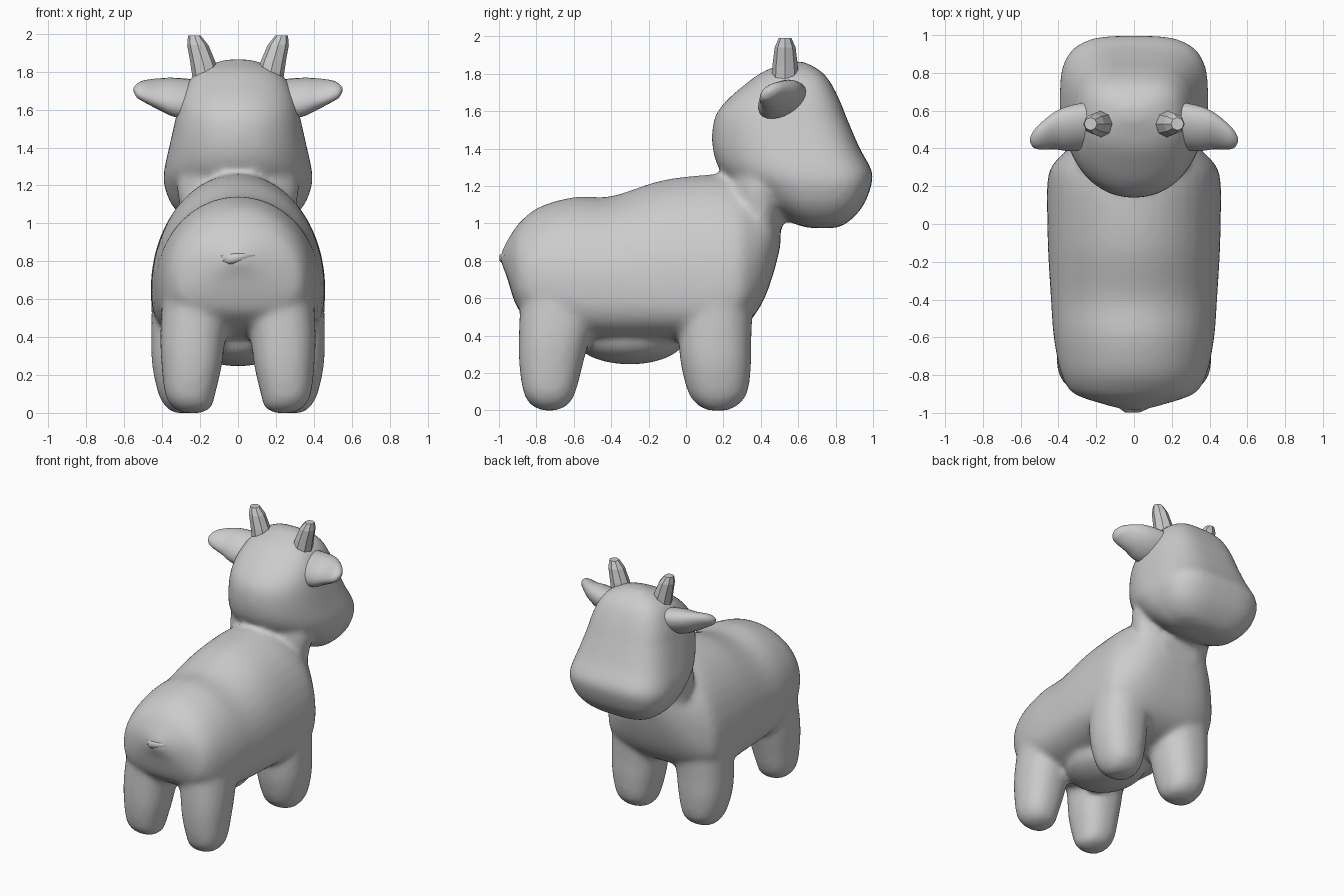
import bpy, bmesh, math

if "Cube" in bpy.data.objects:
    bpy.data.objects.remove(bpy.data.objects["Cube"])


def smooth_rows(rows, steps):
    # Catmull-Rom interpolation between cross-section stations
    out = []
    for i in range(len(rows) - 1):
        a, b, c, d = rows[max(i - 1, 0)], rows[i], rows[i + 1], rows[min(i + 2, len(rows) - 1)]
        for s in range(steps):
            t = s / steps
            out.append([0.5 * (2 * q + (r - p) * t + (2 * p - 5 * q + 4 * r - w) * t * t
                               + (3 * q - p - 3 * r + w) * t ** 3)
                        for p, q, r, w in zip(a, b, c, d)])
    return out + [list(rows[-1])]


def loft(bm, rows, place, n_hi=2.0, n_lo=2.0, sides=40, steps=4):
    # each row: position, centre u, radius u, low v, mid v, high v
    rings = []
    for t, cu, ru, lo, mid, hi in (smooth_rows(rows, steps) if steps > 1 else rows):
        ring = []
        for k in range(sides):
            a = 2 * math.pi * k / sides
            c, s = math.cos(a), math.sin(a)
            n = n_hi if s >= 0 else n_lo
            u = cu + ru * math.copysign(abs(c) ** (2 / n), c)
            v = mid + (hi - mid if s >= 0 else mid - lo) * math.copysign(abs(s) ** (2 / n), s)
            ring.append(bm.verts.new(place(t, u, v)))
        rings.append(ring)
    for r0, r1 in zip(rings, rings[1:]):
        for k in range(sides):
            j = (k + 1) % sides
            bm.faces.new((r0[k], r0[j], r1[j], r1[k]))
    bm.faces.new(rings[0][::-1])
    bm.faces.new(rings[-1])


def finish(bm, name, smooth=True):
    bmesh.ops.recalc_face_normals(bm, faces=bm.faces)
    for f in bm.faces:
        f.smooth = smooth
    me = bpy.data.meshes.new(name)
    bm.to_mesh(me)
    bm.free()
    ob = bpy.data.objects.new(name, me)
    bpy.context.collection.objects.link(ob)
    return ob


def along_y(t, u, v):
    return (u, t, v)


def along_z(t, u, v):
    return (u, v, t)


bm = bmesh.new()

# Torso: y, top, bottom, half width, height of the widest point
torso = [(-.99, .84, .79, .03, .815), (-.96, .90, .72, .14, .80), (-.92, .965, .59, .27, .75),
         (-.88, 1.015, .52, .34, .72), (-.78, 1.09, .45, .39, .70), (-.6, 1.14, .39, .425, .68),
         (-.4, 1.145, .37, .44, .67), (-.15, 1.225, .37, .455, .66), (.05, 1.255, .37, .46, .65),
         (.2, 1.26, .40, .46, .65), (.29, 1.235, .44, .445, .68), (.36, 1.20, .50, .39, .74),
         (.42, 1.17, .60, .32, .84), (.47, 1.13, .74, .24, .94), (.505, 1.08, .88, .14, 1.0)]
loft(bm, [(y, 0, w, lo, m, hi) for y, hi, lo, w, m in torso], along_y, 2.0, 3.0)

# Neck: z, half width, back y, front y
loft(bm, [(z, 0, w, lo, .4, hi) for z, w, lo, hi in
          ((.80, .2, .2, .47), (.95, .28, .2, .505), (1.1, .31, .2, .54),
           (1.2, .32, .22, .6), (1.32, .29, .22, .6))], along_z)

# Head: z, half width, back y, widest y, front y
head = [(.975, .12, .66, .72, .80), (1.005, .25, .56, .70, .865), (1.09, .345, .42, .68, .945),
        (1.2, .39, .28, .66, .99), (1.28, .39, .185, .62, .994), (1.4, .364, .142, .56, .93),
        (1.55, .33, .148, .50, .865), (1.65, .306, .21, .50, .825), (1.75, .26, .325, .53, .775),
        (1.81, .20, .41, .56, .725), (1.85, .115, .51, .58, .66), (1.865, .05, .55, .58, .62)]
loft(bm, [(z, 0, w, lo, m, hi) for z, w, lo, m, hi in head], along_z, 3.3, 2.1)

# Legs: z, inner x, outer x, back y, front y
hind = [(.0, .19, .29, -.77, -.69), (.03, .14, .345, -.83, -.63), (.1, .12, .385, -.87, -.59),
        (.25, .085, .403, -.892, -.55), (.4, .065, .41, -.894, -.51), (.6, .03, .40, -.885, -.45)]
fore = [(.0, .22, .34, .12, .22), (.03, .16, .38, .06, .28), (.1, .13, .42, .01, .33),
        (.25, .10, .453, -.028, .348), (.4, .08, .458, -.04, .35), (.6, .04, .455, -.04, .36)]
for leg in (hind, fore):
    for side in (-1, 1):
        loft(bm, [(z, side * (a + b) / 2, (b - a) / 2, lo, (lo + hi) / 2, hi)
                  for z, a, b, lo, hi in leg], along_z, 2.3, 2.3)

# Belly pouch between the legs
pouch = []
for i in range(13):
    a = math.pi * (i + .3) / 12.6
    s = math.sin(a)
    pouch.append((-.3 - .30 * math.cos(a), 0, .27 * s, .39 - .145 * s, .39, .39 + .1 * s))
loft(bm, pouch, along_y, steps=1)

# Fuse the soft parts into one continuous skin
body = finish(bm, "body")
rm = body.modifiers.new("fuse", 'REMESH')
rm.mode = 'VOXEL'
rm.voxel_size = .02
rm.use_smooth_shade = True
sm = body.modifiers.new("relax", 'SMOOTH')
sm.factor = .5
sm.iterations = 10

# Ears: tilted flattened lofts running out sideways
ear_rows = [(.18, .01, .14, -.13, -.04, .05), (.33, 0, .135, -.10, -.015, .075),
            (.42, 0, .11, -.06, .012, .075), (.5, -.02, .075, -.005, .04, .085),
            (.535, -.03, .045, .02, .05, .078), (.55, -.03, .012, .045, .055, .065)]
ct, st = math.cos(math.radians(33)), math.sin(math.radians(33))
bm = bmesh.new()
loft(bm, ear_rows, lambda t, u, v: (t, .50 + u * ct - v * st, 1.675 + u * st + v * ct), sides=24)
ears = finish(bm, "ears")
ears.modifiers.new("mirror", 'MIRROR')

# Horns: short faceted stubs leaning outward
bm = bmesh.new()
loft(bm, [(z, x, r, .53 - r, .53, .53 + r) for z, x, r in
          ((1.76, .165, .074), (1.85, .185, .067), (1.94, .212, .056), (1.99, .23, .034))],
     along_z, sides=8, steps=1)
horns = finish(bm, "horns", smooth=False)
horns.modifiers.new("mirror", 'MIRROR')

# Tail: small flat nub on the rump
bm = bmesh.new()
loft(bm, [(.785, -.04, .03, -.985, -.94, -.90), (.80, -.03, .06, -1.0, -.94, -.90),
          (.83, 0, .11, -1.0, -.93, -.88), (.845, .01, .08, -.98, -.93, -.88)],
     along_z, sides=10, steps=1)
finish(bm, "tail")
